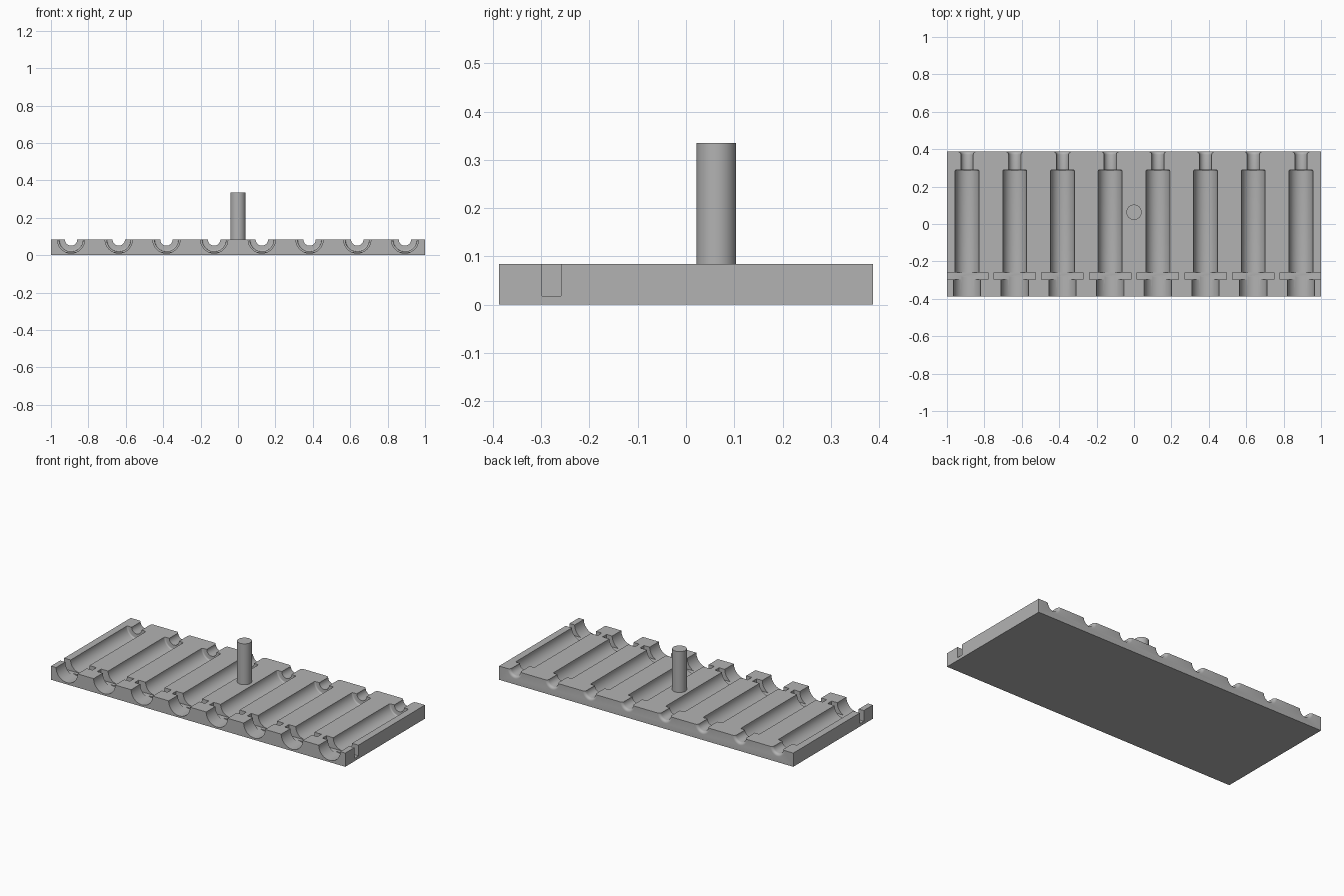
import bpy, bmesh, math
from mathutils import Matrix

cube = bpy.data.objects.get("Cube")
if cube:
    bpy.data.objects.remove(cube, do_unlink=True)

TOP, HALF_DEPTH = 0.084, 0.387

grey = bpy.data.materials.new("plain grey")
grey.use_nodes = True
grey.diffuse_color = (0.45, 0.45, 0.45, 1)
grey.node_tree.nodes["Principled BSDF"].inputs["Base Color"].default_value = (0.45, 0.45, 0.45, 1)


def make_object(name, bm):
    bmesh.ops.recalc_face_normals(bm, faces=bm.faces)
    mesh = bpy.data.meshes.new(name)
    bm.to_mesh(mesh)
    bm.free()
    mesh.materials.append(grey)
    obj = bpy.data.objects.new(name, mesh)
    bpy.context.collection.objects.link(obj)
    return obj


def box(name, x, y, z):
    bm = bmesh.new()
    bmesh.ops.create_cube(bm, size=1)
    for v in bm.verts:
        for axis, (low, high) in enumerate((x, y, z)):
            v.co[axis] = low if v.co[axis] < 0 else high
    return make_object(name, bm)


def turned(name, profile, x, sides=48):
    """Solid of revolution along y, from (y, radius) pairs."""
    bm = bmesh.new()
    rings = []
    for y, r in profile:
        angles = [math.tau * i / sides for i in range(sides)]
        rings.append([bm.verts.new((x + r * math.cos(a), y, TOP + r * math.sin(a))) for a in angles])
    for a, b in zip(rings, rings[1:]):
        for i in range(sides):
            j = (i + 1) % sides
            bm.faces.new((a[i], a[j], b[j], b[i]))
    bm.faces.new(rings[0])
    bm.faces.new(rings[-1])
    return make_object(name, bm)


def cut(target, cutter):
    cutter.hide_render = True
    mod = target.modifiers.new("cut", 'BOOLEAN')
    mod.operation, mod.solver, mod.object = 'DIFFERENCE', 'EXACT', cutter
    bpy.context.view_layer.objects.active = target
    bpy.ops.object.modifier_apply(modifier=mod.name)
    bpy.data.objects.remove(cutter, do_unlink=True)


def smooth(obj):
    bpy.ops.object.select_all(action='DESELECT')
    obj.select_set(True)
    bpy.context.view_layer.objects.active = obj
    bpy.ops.object.shade_smooth_by_angle(angle=math.radians(30))


# Groove outline: wide mouth, long barrel with rounded end, neck flaring at the back
def arc(y, r, size, start, end):
    angles = [math.radians(start + (end - start) * i / 5) for i in range(6)]
    return [(y + size * math.cos(a), r + size * math.sin(a)) for a in angles]


groove = [(-0.42, 0.073), (-0.28, 0.073), (-0.28, 0.064)]
groove += arc(0.282, 0.056, 0.008, 90, 0)
groove += [(0.29, 0.033)]
groove += arc(HALF_DEPTH - 0.016, 0.049, 0.016, -90, 0)
groove += [(0.42, 0.049)]

# Tray with eight grooves, each crossed by a flange slot
tray = box("grooved_tray", (-1, 1), (-HALF_DEPTH, HALF_DEPTH), (0, TOP))
for i in range(8):
    x = (i - 3.5) * 0.255
    cut(tray, turned("groove_cutter", groove, x))
    cut(tray, box("slot_cutter", (x - 0.111, x + 0.111), (-0.298, -0.259), (0.018, 0.2)))
smooth(tray)

# Upright peg
bm = bmesh.new()
bmesh.ops.create_cone(bm, cap_ends=True, segments=48, radius1=0.041, radius2=0.041, depth=0.275,
                      matrix=Matrix.Translation((0, 0.063, 0.1975)))
smooth(make_object("peg", bm))
